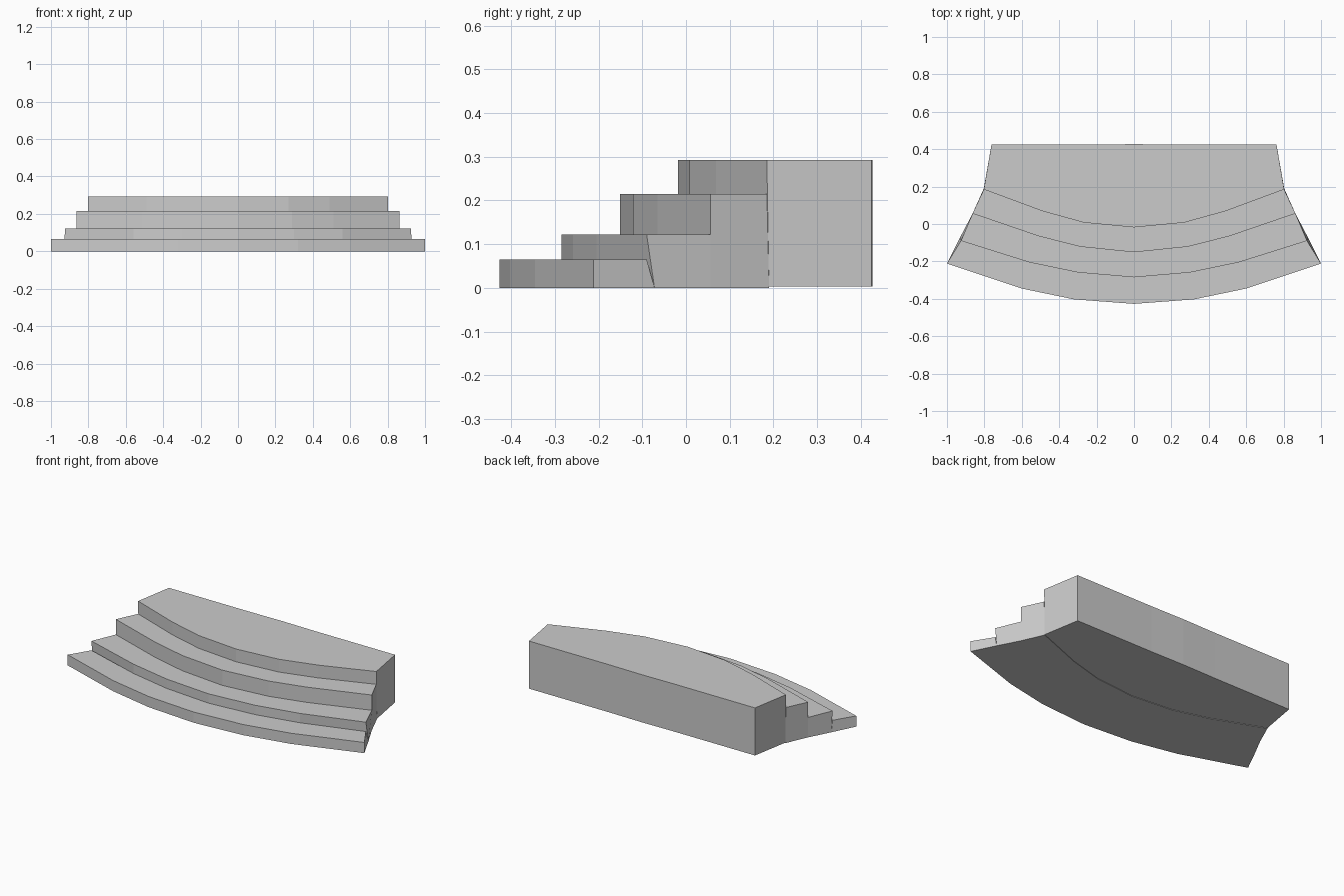
import bpy, bmesh

if "Cube" in bpy.data.objects:
    bpy.data.objects.remove(bpy.data.objects["Cube"])

# Right half of each curved riser line, from the centre out to the end
arcs = [
    [(0, -0.427), (0.32, -0.403), (0.60, -0.345), (1.00, -0.212)],
    [(0, -0.285), (0.30, -0.259), (0.56, -0.205), (0.925, -0.09)],
    [(0, -0.151), (0.29, -0.121), (0.51, -0.065), (0.863, 0.056)],
    [(0, -0.018), (0.27, 0.008), (0.49, 0.069), (0.803, 0.185)],
    [(0, 0.427), (0.23, 0.424), (0.50, 0.424), (0.762, 0.424)],
]
# Outer corner of each line at floor level (ends lean slightly)
floor_ends = [(1.00, -0.212), (0.93, -0.072), (0.863, 0.056), (0.803, 0.19), (0.762, 0.424)]
heights = [0.065, 0.122, 0.215, 0.293]
names = ["bottom_step", "second_step", "third_step", "top_platform"]


def mirrored(half):
    return [(-x, y) for x, y in reversed(half[1:])] + half


def step(name, i, bottom):
    top_loop = mirrored(arcs[i]) + mirrored(arcs[i + 1])[::-1]
    floor = [arcs[k][:-1] + [floor_ends[k]] for k in (i, i + 1)]
    low_loop = mirrored(floor[0]) + mirrored(floor[1])[::-1]
    bm = bmesh.new()
    low = [bm.verts.new((x, y, bottom)) for x, y in low_loop]
    top = [bm.verts.new((x, y, heights[i])) for x, y in top_loop]
    n = len(low)
    for k in range(n):
        j = (k + 1) % n
        bm.faces.new((low[k], low[j], top[j], top[k]))
    # Tread and underside as strips between front and back lines
    for k in range(n // 2 - 1):
        bm.faces.new((top[k], top[k + 1], top[n - 2 - k], top[n - 1 - k]))
        bm.faces.new((low[k + 1], low[k], low[n - 1 - k], low[n - 2 - k]))
    bmesh.ops.recalc_face_normals(bm, faces=bm.faces)
    mesh = bpy.data.meshes.new(name)
    bm.to_mesh(mesh)
    bm.free()
    bpy.context.collection.objects.link(bpy.data.objects.new(name, mesh))


# Four tiers, each reaching back to the next riser
for i, name in enumerate(names):
    step(name, i, 0.003 if i == 3 else 0)
